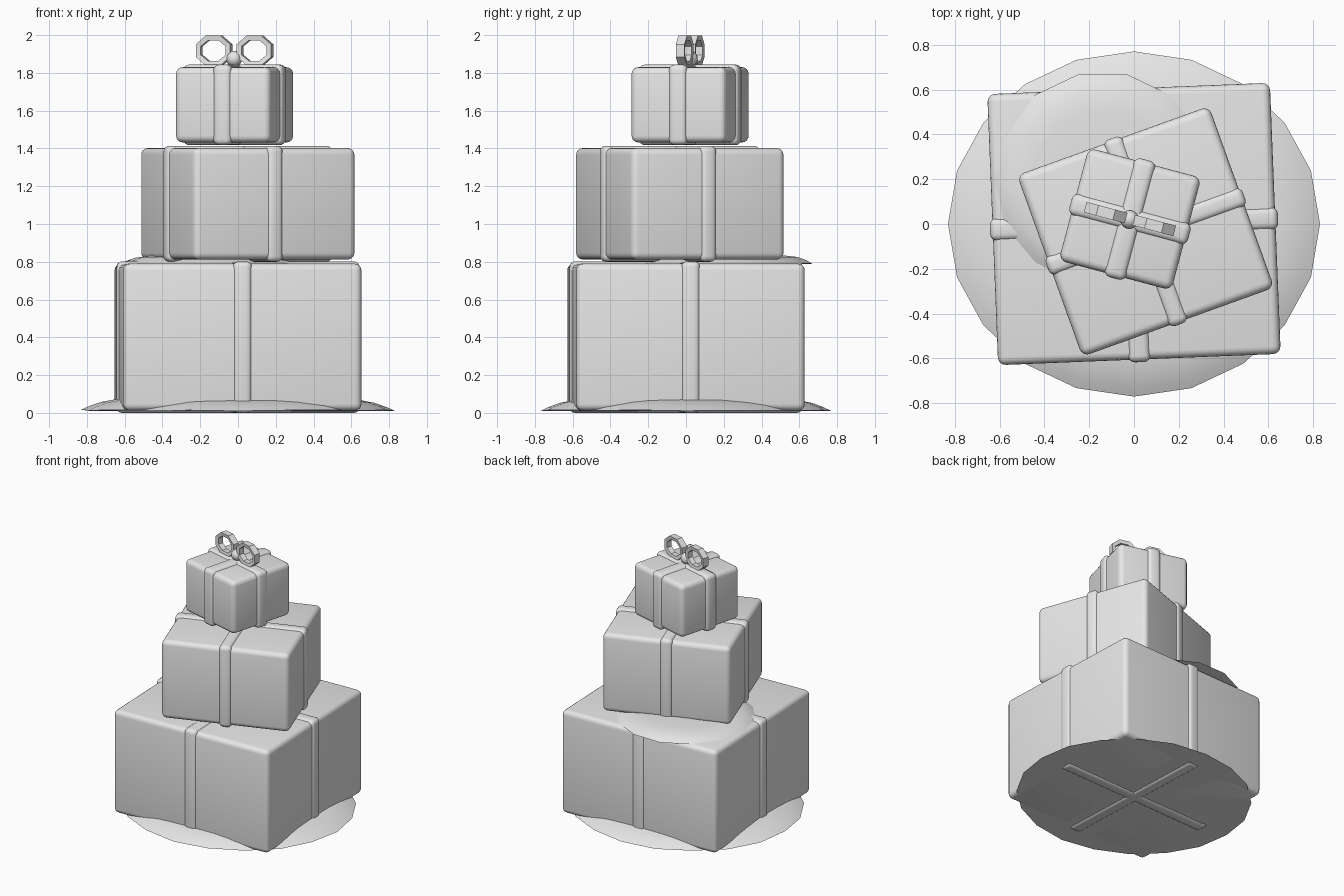
import bpy, bmesh, math, random
from mathutils import Matrix

cube = bpy.data.objects.get("Cube")
if cube:
    bpy.data.objects.remove(cube, do_unlink=True)

grey = bpy.data.materials.new("plain light grey")
grey.diffuse_color = (0.8, 0.8, 0.8, 1)
grey.use_nodes = True
grey.node_tree.nodes["Principled BSDF"].inputs["Base Color"].default_value = (0.8, 0.8, 0.8, 1)


def add_object(name, bm, smooth=True, angle=40):
    mesh = bpy.data.meshes.new(name)
    bmesh.ops.recalc_face_normals(bm, faces=bm.faces[:])
    bm.to_mesh(mesh)
    bm.free()
    mesh.materials.append(grey)
    obj = bpy.data.objects.new(name, mesh)
    bpy.context.collection.objects.link(obj)
    if smooth:
        bpy.ops.object.select_all(action='DESELECT')
        obj.select_set(True)
        bpy.context.view_layer.objects.active = obj
        bpy.ops.object.shade_smooth_by_angle(angle=math.radians(angle))
    return obj


def rounded_box(name, size, centre, turn, radius):
    bm = bmesh.new()
    bmesh.ops.create_cube(bm, size=1)
    bmesh.ops.scale(bm, vec=size, verts=bm.verts)
    bmesh.ops.bevel(bm, geom=bm.edges[:], offset=radius, segments=4,
                    profile=0.5, affect='EDGES')
    obj = add_object(name, bm)
    obj.location = centre
    obj.rotation_euler.z = math.radians(turn)
    return obj


def present(name, x, y, z0, z1, width, depth, turn, band, gap):
    # box with two ribbons wrapped around it
    mid, height = (z0 + z1) / 2, z1 - z0
    rounded_box(name + "_box", (width, depth, height), (x, y, mid), turn, 0.035)
    tall = height + 2 * gap
    rounded_box(name + "_ribbon_lengthwise", (band, depth + 2 * gap, tall),
                (x, y, mid), turn, 0.03)
    rounded_box(name + "_ribbon_crosswise", (width + 2 * gap, band, tall),
                (x, y, mid), turn, 0.03)


def snow_patch(name, x, y, rx, ry, base, profile, sides, wobble, seed):
    # shallow dome made of rings, closed by a flat underside
    rng = random.Random(seed)
    bm = bmesh.new()
    lift = [rng.uniform(-wobble, wobble) for _ in range(sides)]
    rings = []
    for r, h in profile:
        ring = []
        for i in range(sides):
            a = math.tau * i / sides
            ring.append(bm.verts.new((x + rx * r * math.cos(a), y + ry * r * math.sin(a),
                                      base + h + lift[i] * r)))
        rings.append(ring)
    for low, high in zip(rings, rings[1:]):
        for i in range(sides):
            j = (i + 1) % sides
            bm.faces.new((low[i], low[j], high[j], high[i]))
    bm.faces.new(rings[-1])
    under = bm.verts.new((x, y, base))
    for i in range(sides):
        bm.faces.new((rings[0][(i + 1) % sides], rings[0][i], under))
    add_object(name, bm, angle=50)


def bow_loop(name, side):
    # angular ring with a four-sided section
    bm = bmesh.new()
    steps = 8
    rings = []
    for i in range(steps):
        a = math.tau * (i + 0.5) / steps
        c, s = math.cos(a), math.sin(a)
        ring = []
        for dr, dy in ((-0.016, -0.02), (0.012, -0.024), (0.012, 0.024), (-0.016, 0.02)):
            ring.append(bm.verts.new((side * 0.112 + (0.09 + dr) * c, dy, (0.075 + dr) * s)))
        rings.append(ring)
    for i in range(steps):
        a, b = rings[i], rings[(i + 1) % steps]
        for k in range(4):
            m = (k + 1) % 4
            bm.faces.new((a[k], a[m], b[m], b[k]))
    obj = add_object(name, bm, smooth=False)
    obj.location = (-0.018, 0.022, 1.918)
    obj.rotation_euler.z = math.radians(-14.9)


# Snow on the ground and on the lowest present
snow_patch("ground_snow", 0, 0, 0.83, 0.77, 0.01,
           ((1, 0.003), (0.95, 0.022), (0.87, 0.045), (0.76, 0.062), (0.5, 0.07)),
           20, 0.004, 3)
snow_patch("ledge_snow", -0.14, 0.2, 0.485, 0.48, 0.79,
           ((1, -0.004), (0.93, 0.015), (0.83, 0.032), (0.65, 0.042), (0.3, 0.045)),
           14, 0.005, 5)

# Stacked presents
present("large_present", 0, 0, 0.012, 0.79, 1.262, 1.21, 2.3, 0.1, 0.012)
present("medium_present", 0.052, -0.033, 0.812, 1.402, 0.91, 0.86, 19.8, 0.09, 0.012)
present("small_present", -0.018, 0.022, 1.432, 1.83, 0.52, 0.52, -14.9, 0.1, 0.014)

# Bow
for label, side in (("right", -1), ("left", 1)):
    bow_loop("bow_loop_" + label, side)
bm = bmesh.new()
bmesh.ops.create_uvsphere(bm, u_segments=16, v_segments=10, radius=0.042,
                          matrix=Matrix.Translation((-0.02, 0.02, 1.875)))
add_object("bow_knot", bm)
